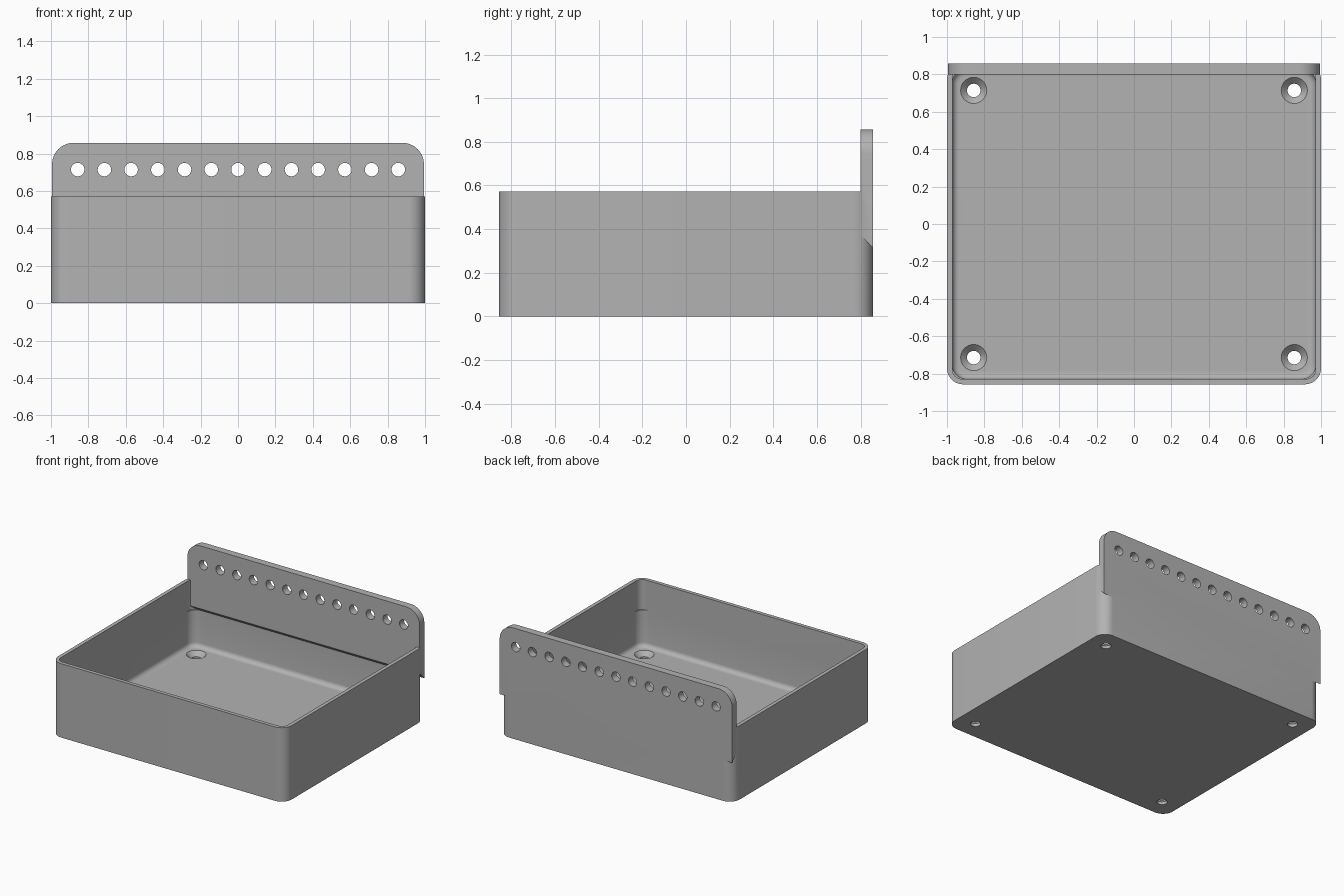
import bpy
import bmesh
from mathutils import Matrix, Vector

old = bpy.data.objects.get("Cube")
if old:
    bpy.data.objects.remove(old, do_unlink=True)

UNIT = 1 / 7                 # hole pitch
W, D, H = 1.0, 6 * UNIT, 4 * UNIT   # half width, half depth, wall height
WALL, FLOOR = 0.029, 0.057
TOP = D
HOLE = 0.036

grey = bpy.data.materials.new("plain grey")
grey.use_nodes = True
colour = (0.45, 0.45, 0.45, 1)
grey.diffuse_color = colour
grey.node_tree.nodes["Principled BSDF"].inputs["Base Color"].default_value = colour


def make_object(name, bm):
    bmesh.ops.recalc_face_normals(bm, faces=bm.faces)
    mesh = bpy.data.meshes.new(name)
    bm.to_mesh(mesh)
    bm.free()
    mesh.materials.append(grey)
    obj = bpy.data.objects.new(name, mesh)
    bpy.context.collection.objects.link(obj)
    return obj


def round_edges(bm, test, radius, segments=8):
    edges = [e for e in bm.edges if test(*(v.co for v in e.verts))]
    bmesh.ops.bevel(bm, geom=edges, offset=radius, segments=segments,
                    profile=0.5, affect='EDGES')


def rounded_box(name, hx, hy, z0, z1, radius, fillet=0):
    bm = bmesh.new()
    bmesh.ops.create_cube(bm, size=2)
    for v in bm.verts:
        v.co = Vector((v.co.x * hx, v.co.y * hy, z1 if v.co.z > 0 else z0))
    round_edges(bm, lambda a, b: abs(a.z - b.z) > 0.01, radius, 10)
    if fillet:
        round_edges(bm, lambda a, b: max(a.z, b.z) < z0 + 0.001, fillet, 6)
    return make_object(name, bm)


def cones(name, places, r1, r2, depth, turn=Matrix()):
    bm = bmesh.new()
    for p in places:
        bmesh.ops.create_cone(bm, cap_ends=True, segments=32, radius1=r1, radius2=r2,
                              depth=depth, matrix=Matrix.Translation(p) @ turn)
    return make_object(name, bm)


def combine(target, tool, operation):
    mod = target.modifiers.new(operation.title(), 'BOOLEAN')
    mod.operation = operation
    mod.solver = 'EXACT'
    mod.object = tool
    tool.hide_render = True
    bpy.context.view_layer.objects.active = target
    bpy.ops.object.modifier_apply(modifier=mod.name)
    bpy.data.objects.remove(tool, do_unlink=True)


# Open tray with rounded corners and a filleted floor
tray = rounded_box("tray", W, D, 0, H, 0.086)
inner = (W - WALL, D - WALL)
combine(tray, rounded_box("cavity", *inner, FLOOR, 1, 0.075, 0.035), 'DIFFERENCE')
combine(tray, rounded_box("upper_cavity", *inner, 0.34, 1.1, 0.05), 'DIFFERENCE')

# Back plate with sloped underside and rounded top corners
bm = bmesh.new()
front, half = D - 0.057, 0.994
profile = [(D, 0.314), (D, TOP), (front, TOP), (front, 0.371)]
face = bm.faces.new([bm.verts.new((-half, y, z)) for y, z in profile])
ext = bmesh.ops.extrude_face_region(bm, geom=[face])
bmesh.ops.translate(bm, vec=(2 * half, 0, 0),
                    verts=[g for g in ext["geom"] if isinstance(g, bmesh.types.BMVert)])
round_edges(bm, lambda a, b: min(a.z, b.z) > TOP - 0.01 and abs(a.x - b.x) < 0.01, 0.114, 10)
combine(tray, make_object("back_plate", bm), 'UNION')

# Row of holes through the plate
row = [Vector((i * UNIT, D, 5 * UNIT)) for i in range(-6, 7)]
combine(tray, cones("row_holes", row, HOLE, HOLE, 0.3, Matrix.Rotation(1.5707963, 4, 'X')),
        'DIFFERENCE')

# Countersunk screw holes in the floor
corners = [Vector((sx * 6 * UNIT, sy * 5 * UNIT, 0)) for sx in (-1, 1) for sy in (-1, 1)]
combine(tray, cones("screw_holes", corners, HOLE, HOLE, 0.3), 'DIFFERENCE')
sinks = [c + Vector((0, 0, 0.04)) for c in corners]
combine(tray, cones("countersinks", sinks, 0.026, 0.08, 0.054), 'DIFFERENCE')

bpy.ops.object.select_all(action='DESELECT')
tray.select_set(True)
bpy.context.view_layer.objects.active = tray
bpy.ops.object.shade_smooth_by_angle(angle=0.5)
